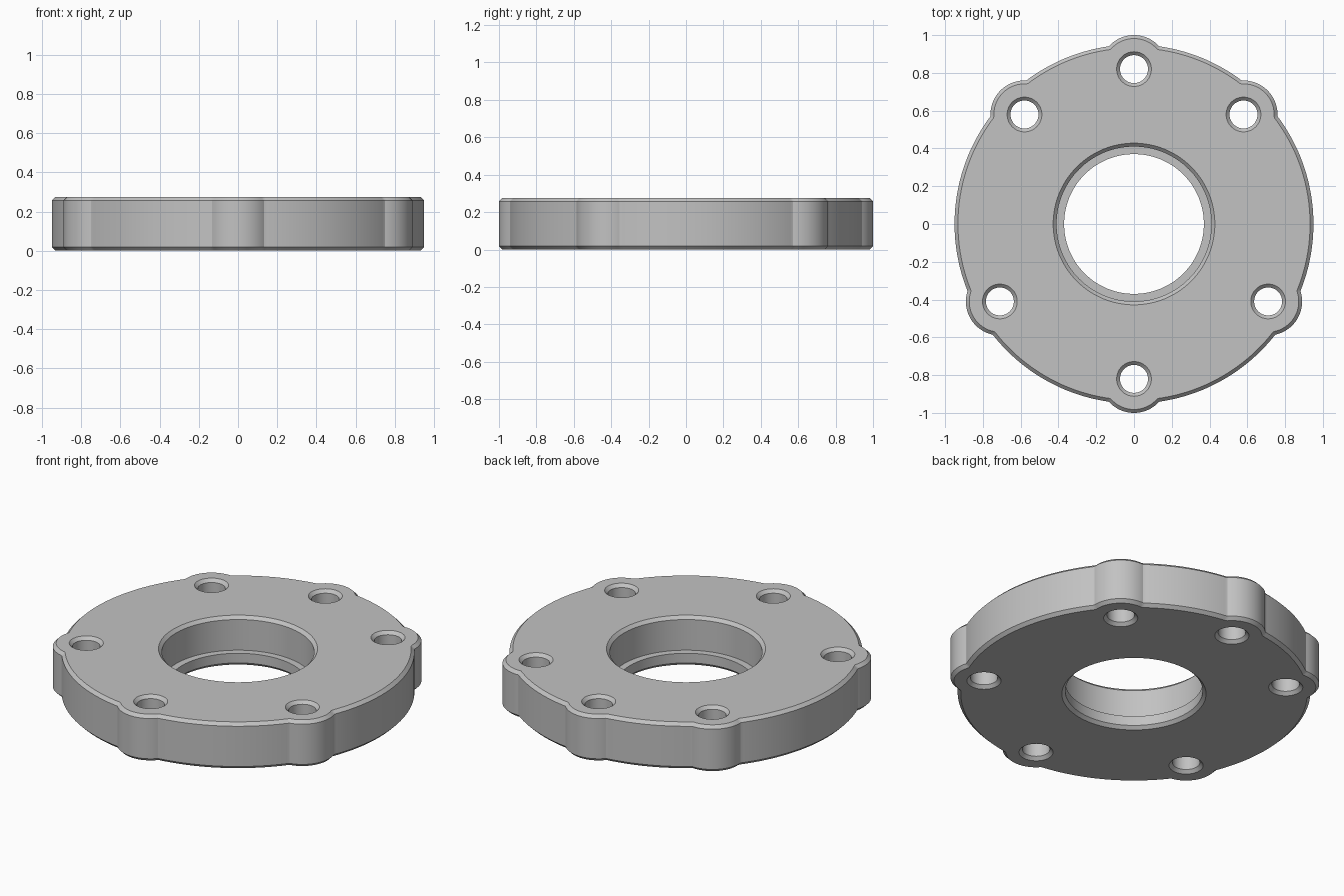
import bpy, bmesh
from math import sin, cos, pi, radians, sqrt

if "Cube" in bpy.data.objects:
    bpy.data.objects.remove(bpy.data.objects["Cube"], do_unlink=True)

HEIGHT, CHAMFER = 0.275, 0.018
DISC_R, LOBE_R, BOLT_CIRCLE, BOLT_R = 0.95, 0.18, 0.82, 0.074
BORE_R, COUNTERBORE_R, LEDGE_Z = 0.37, 0.41, 0.075
BOLT_ANGLES = [radians(a) for a in (45, 90, 135, 210, 270, 330)]

metal = bpy.data.materials.new("light grey metal")
metal.use_nodes = True
grey = (0.54, 0.54, 0.54, 1)
metal.diffuse_color = grey
metal.node_tree.nodes["Principled BSDF"].inputs["Base Color"].default_value = grey


def outline(theta, inset):
    """Radius of the disc-plus-lobes outline at an angle."""
    best, lobe = DISC_R - inset, LOBE_R - inset
    for a in BOLT_ANGLES:
        d = theta - a
        reach = lobe ** 2 - (BOLT_CIRCLE * sin(d)) ** 2
        if cos(d) > 0 and reach > 0:
            best = max(best, BOLT_CIRCLE * cos(d) + sqrt(reach))
    return best


def add_rings(bm, levels, radius, steps, centre=(0, 0)):
    """Closed solid from stacked rings; radius(theta, value) shapes each one."""
    rings = []
    for value, z in levels:
        ring = []
        for i in range(steps):
            t = 2 * pi * i / steps
            r = radius(t, value)
            ring.append(bm.verts.new((centre[0] + r * cos(t), centre[1] + r * sin(t), z)))
        rings.append(ring)
    for low, high in zip(rings, rings[1:]):
        for i in range(steps):
            j = (i + 1) % steps
            bm.faces.new((low[i], low[j], high[j], high[i]))
    bm.faces.new(rings[0][::-1])
    bm.faces.new(rings[-1])


def make_object(name, bm):
    mesh = bpy.data.meshes.new(name)
    bm.to_mesh(mesh)
    bm.free()
    mesh.materials.append(metal)
    obj = bpy.data.objects.new(name, mesh)
    bpy.context.collection.objects.link(obj)
    return obj


def round_ring(theta, r):
    return r


# Flange plate with chamfered rim
bm = bmesh.new()
add_rings(bm, [(CHAMFER, 0), (0, CHAMFER), (0, HEIGHT - CHAMFER), (CHAMFER, HEIGHT)],
          outline, 720)
flange = make_object("flange_plate", bm)

# Bolt holes and stepped bore, chamfered at both ends
bm = bmesh.new()
c = CHAMFER


def hole_levels(low_r, high_r, steps=()):
    return [(low_r + 2 * c, -c), (low_r, c), *steps,
            (high_r, HEIGHT - c), (high_r + 2 * c, HEIGHT + c)]


for a in BOLT_ANGLES:
    add_rings(bm, hole_levels(BOLT_R, BOLT_R), round_ring, 64,
              (BOLT_CIRCLE * cos(a), BOLT_CIRCLE * sin(a)))
add_rings(bm, hole_levels(BORE_R, COUNTERBORE_R,
                          [(BORE_R, LEDGE_Z), (COUNTERBORE_R, LEDGE_Z)]), round_ring, 128)
cutter = make_object("hole_cutter", bm)
cutter.hide_render = True

cut = flange.modifiers.new("holes", "BOOLEAN")
cut.operation = "DIFFERENCE"
cut.solver = "EXACT"
cut.object = cutter

# Apply the cut, then shade smooth with crisp chamfer edges
bpy.ops.object.select_all(action="DESELECT")
flange.select_set(True)
bpy.context.view_layer.objects.active = flange
bpy.ops.object.modifier_apply(modifier=cut.name)
bpy.data.objects.remove(cutter, do_unlink=True)
bpy.ops.object.shade_smooth_by_angle(angle=radians(20))
